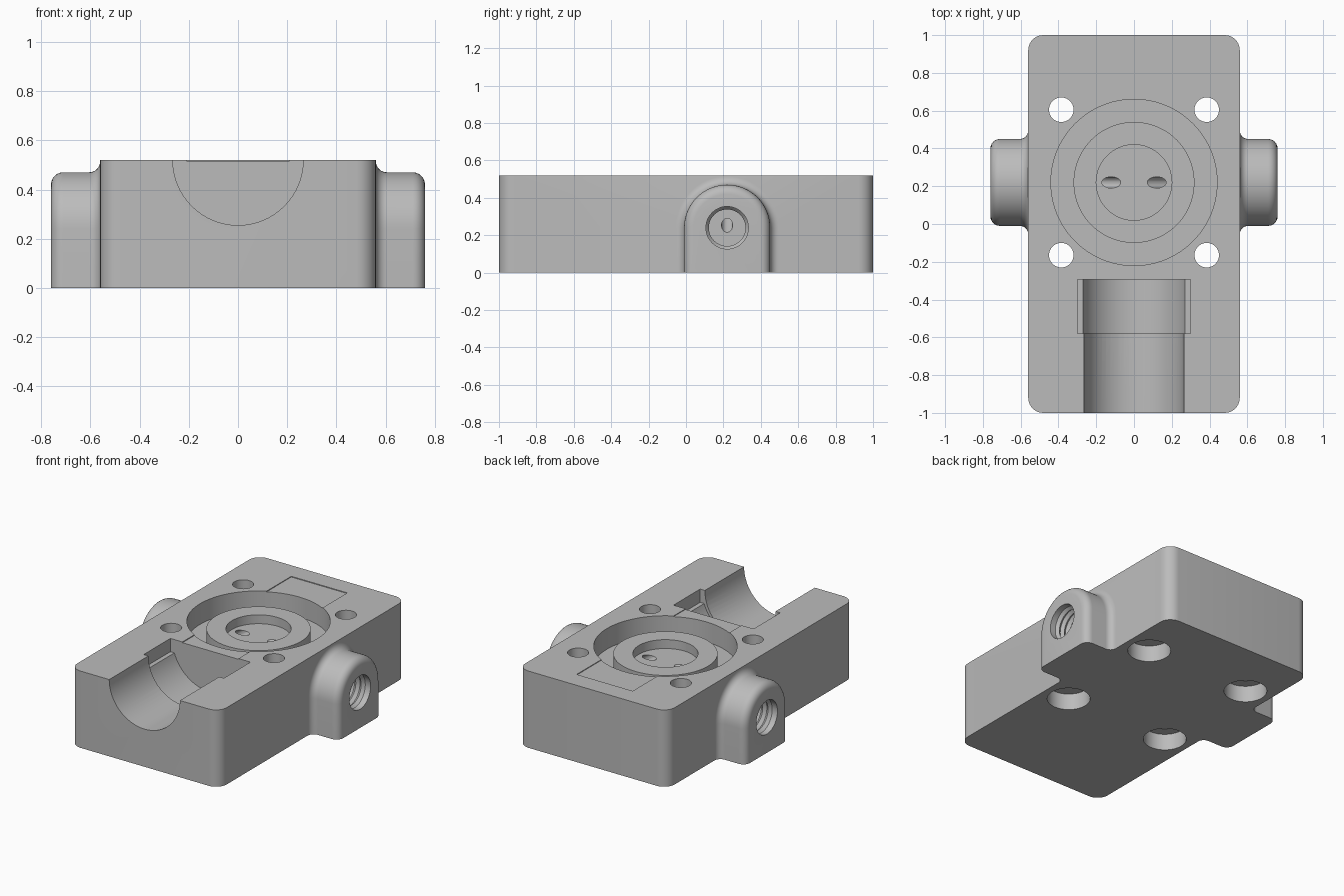
import bpy, bmesh
from math import pi, sin, cos, radians
from mathutils import Matrix, Vector

if "Cube" in bpy.data.objects:
    bpy.data.objects.remove(bpy.data.objects["Cube"], do_unlink=True)

TOP = 0.52        # height of the block
CY = 0.22         # y of the ring and the side ports
PORT_Z = 0.24     # height of the side ports

grey = bpy.data.materials.new("machined_grey")
grey.use_nodes = True
colour = (0.5, 0.5, 0.5, 1)
grey.diffuse_color = colour
grey.node_tree.nodes["Principled BSDF"].inputs["Base Color"].default_value = colour


def finish(bm, name):
    """Turn a bmesh into an object with outward normals."""
    bmesh.ops.recalc_face_normals(bm, faces=bm.faces)
    mesh = bpy.data.meshes.new(name)
    bm.to_mesh(mesh)
    bm.free()
    mesh.materials.append(grey)
    obj = bpy.data.objects.new(name, mesh)
    bpy.context.collection.objects.link(obj)
    return obj


def box(name, low, high):
    bm = bmesh.new()
    bmesh.ops.create_cube(bm, size=1)
    for v in bm.verts:
        v.co = Vector([l + (h - l) * (c + 0.5) for l, h, c in zip(low, high, v.co)])
    return finish(bm, name)


def lathe(name, profile, origin, axis=(0, 0, 1), steps=64):
    """Revolve (radius, height) points around an axis through origin."""
    bm = bmesh.new()
    verts = [bm.verts.new((r, 0, h)) for r, h in profile]
    edges = [bm.edges.new(pair) for pair in zip(verts, verts[1:])]
    bmesh.ops.spin(bm, geom=verts + edges, cent=(0, 0, 0), axis=(0, 0, 1),
                   angle=2 * pi, steps=steps)
    bmesh.ops.remove_doubles(bm, verts=bm.verts, dist=1e-5)
    turn = Vector((0, 0, 1)).rotation_difference(Vector(axis)).to_matrix().to_4x4()
    bm.transform(Matrix.Translation(origin) @ turn)
    return finish(bm, name)


def rod(name, radius, start, end, steps=64):
    start, end = Vector(start), Vector(end)
    length = (end - start).length
    profile = [(0, 0), (radius, 0), (radius, length), (0, length)]
    return lathe(name, profile, start, end - start, steps)


def combine(target, tool, operation):
    mod = target.modifiers.new(tool.name, 'BOOLEAN')
    mod.operation = operation
    mod.solver = 'EXACT'
    mod.object = tool
    bpy.context.view_layer.objects.active = target
    bpy.ops.object.modifier_apply(modifier=mod.name)
    bpy.data.objects.remove(tool, do_unlink=True)


def port_boss(name, side):
    """Arched boss lofted from a flared root to a rounded outer edge."""
    base, fillet, edge = 0.23, 0.045, 0.05
    quarter = [radians(a) for a in range(0, 91, 15)]
    stations = [(0.5, base + fillet)]
    stations += [(0.56 + fillet * (1 - cos(a)), base + fillet * (1 - sin(a))) for a in quarter]
    stations += [(0.76 - edge * (1 - sin(a)), base - edge * (1 - cos(a))) for a in quarter]
    bm = bmesh.new()
    rings = []
    for x, r in stations:
        arch = [(r, 0)] + [(r * cos(pi * i / 32), PORT_Z + r * sin(pi * i / 32))
                           for i in range(33)] + [(-r, 0)]
        rings.append([bm.verts.new((side * x, CY + y, z)) for y, z in arch])
    count = len(rings[0])
    for a, b in zip(rings, rings[1:]):
        for i in range(count):
            j = (i + 1) % count
            bm.faces.new((a[i], a[j], b[j], b[i]))
    bm.faces.new(rings[0])
    bm.faces.new(rings[-1])
    return finish(bm, name)


# Block with rounded upright corners
body = box("valve_block", (-0.56, -1, 0), (0.56, 1, TOP))
bm = bmesh.new()
bm.from_mesh(body.data)
upright = [e for e in bm.edges if abs(e.verts[0].co.z - e.verts[1].co.z) > 0.1]
bmesh.ops.bevel(bm, geom=upright, offset=0.08, segments=8, profile=0.5, affect='EDGES')
bm.to_mesh(body.data)
bm.free()

# Side bosses
for side in (-1, 1):
    combine(body, port_boss("port_boss", side), 'UNION')

# Shallow strip across the top, ring groove and centre recess
combine(body, box("strip_cut", (-0.21, -0.32, TOP - 0.005), (0.21, 0.87, 0.7)), 'DIFFERENCE')
ring = [(0, 0.41), (0.2, 0.41), (0.2, 0.47), (0.32, 0.47), (0.32, 0.38),
        (0.44, 0.38), (0.44, 0.7), (0, 0.7)]
combine(body, lathe("ring_cut", ring, (0, CY, 0), steps=96), 'DIFFERENCE')

# Half-round channel with a wider pocket at its inner end
combine(body, rod("channel_cut", 0.265, (0, -1.2, TOP), (0, -0.5, TOP)), 'DIFFERENCE')
combine(body, rod("pocket_cut", 0.285, (0, -0.58, TOP), (0, -0.295, TOP)), 'DIFFERENCE')
combine(body, box("ledge_cut", (-0.3, -0.58, 0.43), (0.3, -0.295, 0.7)), 'DIFFERENCE')

# Bolt holes, counterbored from below
bolt = [(0, -0.1), (0.132, -0.1), (0.132, 0.11), (0.065, 0.11), (0.065, 0.7), (0, 0.7)]
for x in (-0.385, 0.385):
    for y in (CY - 0.385, CY + 0.385):
        combine(body, lathe("bolt_cut", bolt, (x, y, 0), steps=40), 'DIFFERENCE')

# Threaded ports with slanted drillings up to the centre recess
depth, pitch, turns = 0.43, 0.04, 10
thread = [(0, 0), (0.098, 0)]
for i in range(turns):
    thread += [(0.098, 0.01 + i * pitch), (0.114, 0.01 + (i + 0.5) * pitch)]
thread += [(0.112, depth + 0.1), (0, depth + 0.1)]
for side in (-1, 1):
    combine(body, lathe("thread_cut", thread, (side * (0.76 - depth), CY, PORT_Z),
                        (side, 0, 0), 48), 'DIFFERENCE')
    combine(body, rod("drill_cut", 0.03, (side * 0.38, CY, 0.215),
                      (side * 0.06, CY, 0.455), 24), 'DIFFERENCE')

# Smooth curves, crisp edges
bpy.ops.object.select_all(action='DESELECT')
body.select_set(True)
bpy.context.view_layer.objects.active = body
bpy.ops.object.shade_smooth_by_angle(angle=radians(25))
